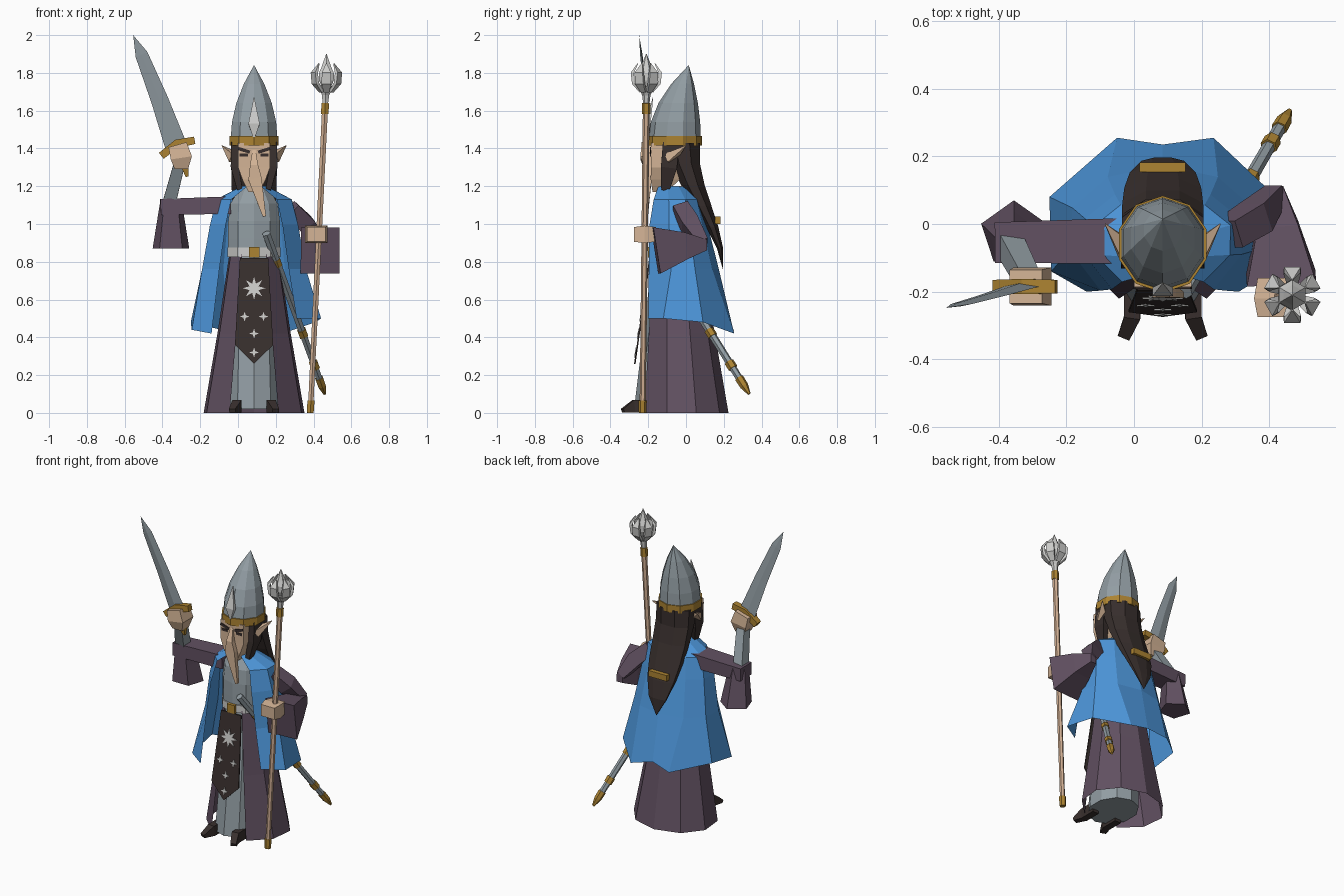
import bpy, bmesh
from math import sin, cos, pi, radians
from mathutils import Vector

if "Cube" in bpy.data.objects:
    bpy.data.objects.remove(bpy.data.objects["Cube"])


def material(name, hex_code):
    colour = [((c / 255 + .055) / 1.055) ** 2.4 for c in bytes.fromhex(hex_code)] + [1]
    mat = bpy.data.materials.new(name)
    mat.use_nodes = True
    mat.diffuse_color = colour
    mat.node_tree.nodes["Principled BSDF"].inputs["Base Color"].default_value = colour
    return mat


BLUE = material("blue cloth", "4D96DA")
PURPLE = material("purple cloth", "625162")
STEEL = material("steel grey", "929DA3")
DARK = material("dark brown", "382F2D")
GOLD = material("gold", "AC8332")
SKIN = material("skin", "D4B496")
WOOD = material("pale wood", "D0AE92")
SILVER = material("silver", "CDCDCB")
FRONT, UP = Vector((0, -1, 0)), Vector((0, 0, 1))
MIDDLE = .085  # x of the body's centre line


def steps(count):
    return [i / count for i in range(count + 1)]


def mix(start, end, t):
    return start + (end - start) * t


def loft(name, mat, rings, closed=True):
    """Skin a list of equal-length point rings; closed rings get end caps."""
    bm = bmesh.new()
    rows = [[bm.verts.new(point) for point in ring] for ring in rings]
    size = len(rows[0])
    for low, high in zip(rows, rows[1:]):
        for i in range(size if closed else size - 1):
            j = (i + 1) % size
            bm.faces.new((low[i], low[j], high[j], high[i]))
    if closed:
        bm.faces.new(rows[0][::-1])
        bm.faces.new(rows[-1])
    bmesh.ops.remove_doubles(bm, verts=bm.verts, dist=.0001)
    bmesh.ops.recalc_face_normals(bm, faces=bm.faces)
    mesh = bpy.data.meshes.new(name)
    bm.to_mesh(mesh)
    bm.free()
    mesh.materials.append(mat)
    bpy.context.collection.objects.link(bpy.data.objects.new(name, mesh))


def oval(z, y, rx, ry, sides=10, phase=0, x=MIDDLE):
    """Level ring of points."""
    angles = [2 * pi * (i + phase) / sides for i in range(sides)]
    return [(x + rx * sin(a), y - ry * cos(a), z) for a in angles]


def open_oval(z, y, rx, back, front, gap, sides=8):
    """Ring open at the front; gap is the half opening in degrees."""
    angles = [radians(mix(gap, 360 - gap, t)) for t in steps(sides)]
    return [(MIDDLE - rx * sin(a), y - cos(a) * (front if cos(a) > 0 else back), z) for a in angles]


def tube(name, mat, path, radii, sides=4, ref=FRONT):
    """Faceted tube; each radius is a number or a (side, ref) pair."""
    path, rings = [Vector(p) for p in path], []
    for i, (point, radius) in enumerate(zip(path, radii)):
        along = path[min(i + 1, len(path) - 1)] - path[max(i - 1, 0)]
        side = along.cross(ref).normalized()
        other = side.cross(along).normalized()
        wide, deep = radius if isinstance(radius, tuple) else (radius, radius)
        angles = [2 * pi * (k + .5) / sides for k in range(sides)]
        rings.append([point + side * wide * cos(a) + other * deep * sin(a) for a in angles])
    loft(name, mat, rings)


def box(name, mat, centre, half):
    (x, y, z), (dx, dy, dz) = centre, half
    loft(name, mat, [[(x - dx, y - dy, h), (x + dx, y - dy, h), (x + dx, y + dy, h), (x - dx, y + dy, h)]
                     for h in (z - dz, z + dz)])


def rod(name, mat, start, end, span, radii, sides=6):
    """Part of the straight line from start to end."""
    tube(name, mat, [mix(start, end, t) for t in span], radii, sides)


# Clothes
loft("underskirt", STEEL, [oval(.02, -.1, .15, .175), oval(.84, -.05, .12, .125)])
loft("robe", PURPLE, [open_oval(mix(0, .84, t), -.04 * t, mix(.275, .135, t ** .9), mix(.225, .12, t),
                                mix(.25, .15, t), 28) for t in steps(2)], closed=False)
loft("torso", STEEL, [oval(mix(.83, 1.2, t), -.05, .145 * (1 - t ** 6 / 2), .132 * (1 - t ** 6 / 2))
                      for t in steps(4)])
loft("belt", SILVER, [oval(z, -.05, .147, .14) for z in (.825, .875)])
box("buckle", GOLD, (MIDDLE, -.19, .85), (.028, .01, .028))

# Cape with a pointed, uneven hem
cape = [open_oval(mix(1.13, .46, t), mix(-.04, 0, t), mix(.21, .33, t ** .8), mix(.12, .25, t),
                  mix(.16, .26, t ** .5), mix(35, 42, t ** .5)) for t in (0, .2, .55)]
hem = [(-.14, -.2, .42), (-.245, -.14, .44), (-.25, .08, .48), (-.05, .255, .43), (MIDDLE, .235, .46),
       (.235, .255, .42), (.41, .09, .48), (.44, -.12, .5), (.31, -.2, .5)]
loft("cape", BLUE, [open_oval(1.2, -.06, .07, .08, .1, 30)] + cape + [hem], closed=False)

# Tabard with stars, lying on the slope of the skirt
TOP, TIP, HALF = .82, .26, .075


def sheet(name, mat, outline, lift, depth):
    loft(name, mat, [[(x, mix(-.187, -.267, (TOP - z) / (TOP - TIP)) - d, z) for x, z in outline]
                     for d in (lift, lift + depth)])


def star(name, x, z, tips, outer, inner):
    angles = [pi * i / tips for i in range(2 * tips)]
    sizes = [outer, inner] * tips
    sheet(name, SILVER, [(x + r * sin(a), z + r * cos(a)) for a, r in zip(angles, sizes)], .008, .004)


LOW = TIP + .1
sheet("tabard", DARK, [(MIDDLE - HALF, TOP), (MIDDLE + HALF, TOP), (MIDDLE + HALF * 1.35, LOW),
                       (MIDDLE, TIP), (MIDDLE - HALF * 1.35, LOW)], 0, .008)
star("large_star", MIDDLE, .66, 8, .06, .026)
for label, shift, z in (("right", -.05, .51), ("left", .05, .51), ("middle", 0, .42), ("lower", 0, .32)):
    star(label + "_small_star", MIDDLE + shift, z, 4, .026, .009)

# Head and face
loft("head", SKIN, [oval(mix(1.17, 1.43, t), mix(-.14, -.08, min(1, 2 * t)), .12 * min(1, .35 + 1.5 * t),
                         .15 * min(1, .35 + 1.5 * t), 4, .5) for t in steps(4)])
tube("long_nose", SKIN, [(MIDDLE, -.18, 1.39), (MIDDLE, -.2, 1.31), (.09, -.2, 1.24), (.14, -.21, 1.04)],
     [.012, (.03, .025), (.05, .025), .012])

# Paired parts
for label, s in (("right", -1), ("left", 1)):
    def at(x, y, z):
        return Vector((MIDDLE + s * x, y, z))
    tube(label + "_ear", SKIN, [at(.1, -.085, 1.35), at(.17, 0, 1.415)], [(.045, .035), .002], ref=UP)
    box(label + "_eye", DARK, at(.055, -.187, 1.365), (.022, .003, .008))
    tube(label + "_brow", DARK, [at(.022, -.188, 1.38), at(.084, -.188, 1.4)], [(.005, .012)] * 2, ref=UP)
    tube(label + "_hair_strand", DARK, [at(.1, -.08, 1.43), at(.102, -.09, 1.3), at(.075, -.11, 1.18)],
         [(.03, .06), (.03, .06), (.02, .03)])
    tube(label + "_shoe", DARK, [at(.09, -.16, .035), at(.09, -.275, .035), at(.115, -.335, .012)],
         [(.034, .048), (.034, .048), (.026, .014)], ref=UP)

# Hair down the back, with clip
loft("hair", DARK, [oval(mix(1.43, .76, t), mix(-.02, .196, t * t * (3 - 2 * t)), .131 - .13 * t ** 4,
                         .101 - .1 * t, 8, .5) for t in steps(6)])
tube("hair_clip", GOLD, [(MIDDLE + side * .068, .168, 1.02) for side in (-1, 1)], [(.02, .028)] * 2, ref=UP)

# Helmet
loft("helmet", STEEL, [oval(mix(1.44, 1.84, t), mix(-.06, .014, t * t), .131 - .13 * t * t,
                            .139 - .138 * t * t) for t in steps(4)])
loft("helmet_band", GOLD, [oval(z, -.06, .136, .144) for z in (1.415, 1.465)])
tube("helmet_ornament", SILVER, [(MIDDLE, -.2, 1.46), (MIDDLE, -.2, 1.53), (MIDDLE, -.175, 1.67)],
     [.008, (.042, .018), .002])

# Raised right arm
elbow, wrist = Vector((-.37, -.055, 1.09)), Vector((-.31, -.17, 1.32))
tube("right_upper_sleeve", PURPLE, [(-.04, -.05, 1.1), elbow - Vector((.04, 0, 0))],
     [(.095, .065), (.085, .06)], ref=UP)
loft("right_sleeve_cuff", PURPLE, [oval(mix(1.13, .87, t), mix(-.06, -.03, t), mix(.058, .102, t),
                                        mix(.065, .1, t), 5, .5, x=-.355) for t in steps(2)])
tube("right_forearm", STEEL, [elbow, wrist], [.05, .042])
tube("right_hand", SKIN, [(-.3, -.185, 1.29), (-.3, -.185, 1.35), (-.32, -.185, 1.42)], [.05, .08, .07])

# Sword: diamond sections that narrow towards the tip
hilt, point, half_guard = Vector((-.333, -.185, 1.425)), Vector((-.555, -.248, 2)), Vector((.052, 0, .025))
sections = []
for t in (0, .4, .82, 1):
    core = mix(hilt, point, t) + Vector((.03 * t * (1 - t), 0, 0))
    width = (1 - t / 2) * (t < 1)
    sections.append([core - half_guard * width, core + FRONT * .011 * width,
                     core + half_guard * width, core - FRONT * .011 * width])
loft("sword_blade", STEEL, sections)
tube("sword_guard", GOLD, [hilt + half_guard * k + Vector((.01, 0, -.015 * abs(k))) for k in (-1.6, 0, 1.8)],
     [.028, .032, .028], ref=UP)
tube("sword_pommel", GOLD, [(-.29, -.185, 1.33), (-.28, -.185, 1.3), (-.27, -.185, 1.25)],
     [.018, .026, .01])

# Left arm reaching to the staff
tube("left_upper_sleeve", PURPLE, [(.28, -.03, 1.08), (.36, .02, 1), (.42, .09, .9)], [.06, .065, .04])
tube("left_sleeve_cuff", PURPLE, [(.42, .11, .89), (.425, 0, .885), (.435, -.16, .86)],
     [(.03, .04), (.085, .1), (.145, .175)], ref=UP)
tube("left_wrist", STEEL, [(.42, -.05, .92), (.42, -.18, .945)], [.045, .045], ref=UP)
tube("left_hand", SKIN, [(.415, y, .945) for y in (-.16, -.22, -.275)],
     [(.07, .055), (.085, .065), (.07, .055)], ref=UP)

# Staff with clawed head
foot, neck, head = Vector((.383, -.23, 0)), Vector((.462, -.21, 1.64)), Vector((.468, -.21, 1.78))
rod("staff", WOOD, foot, neck, (.03, .97), (.016, .018))
rod("staff_foot", GOLD, foot, neck, (0, .04), (.02, .022))
rod("staff_collar", GOLD, foot, neck, (.965, 1), (.023, .023))
tube("staff_socket", SILVER, [neck, mix(neck, head, .3), mix(neck, head, .65)], [.017, .022, .045], 6)
tube("staff_orb", SILVER, [head + UP * h for h in (-.05, -.02, .02, .05, .12)],
     [.03, .045, .045, .03, .002], 6)
for k in range(6):
    a = pi * (k + .5) / 3
    out = Vector((cos(a), sin(a), 0))
    tube(f"staff_claw_{k + 1}", SILVER,
         [head + out * r + UP * h for r, h in ((.03, -.08), (.068, -.035), (.074, .02), (.045, .07))],
         [(.02, .01), (.036, .012), (.034, .012), .003], ref=out)

# Scabbard hanging through the cape
mouth, end = Vector((.15, -.2, .95)), Vector((.46, .335, .1))
rod("scabbard", STEEL, mouth, end, (0, .92), (.024, .019))
for k, t in enumerate((.18, .62, .82)):
    rod(f"scabbard_band_{k + 1}", GOLD, mouth, end, (t - .02, t + .02), (.026, .026))
rod("scabbard_tip", GOLD, mouth, end, (.9, .95, 1), (.024, .023, .008))
